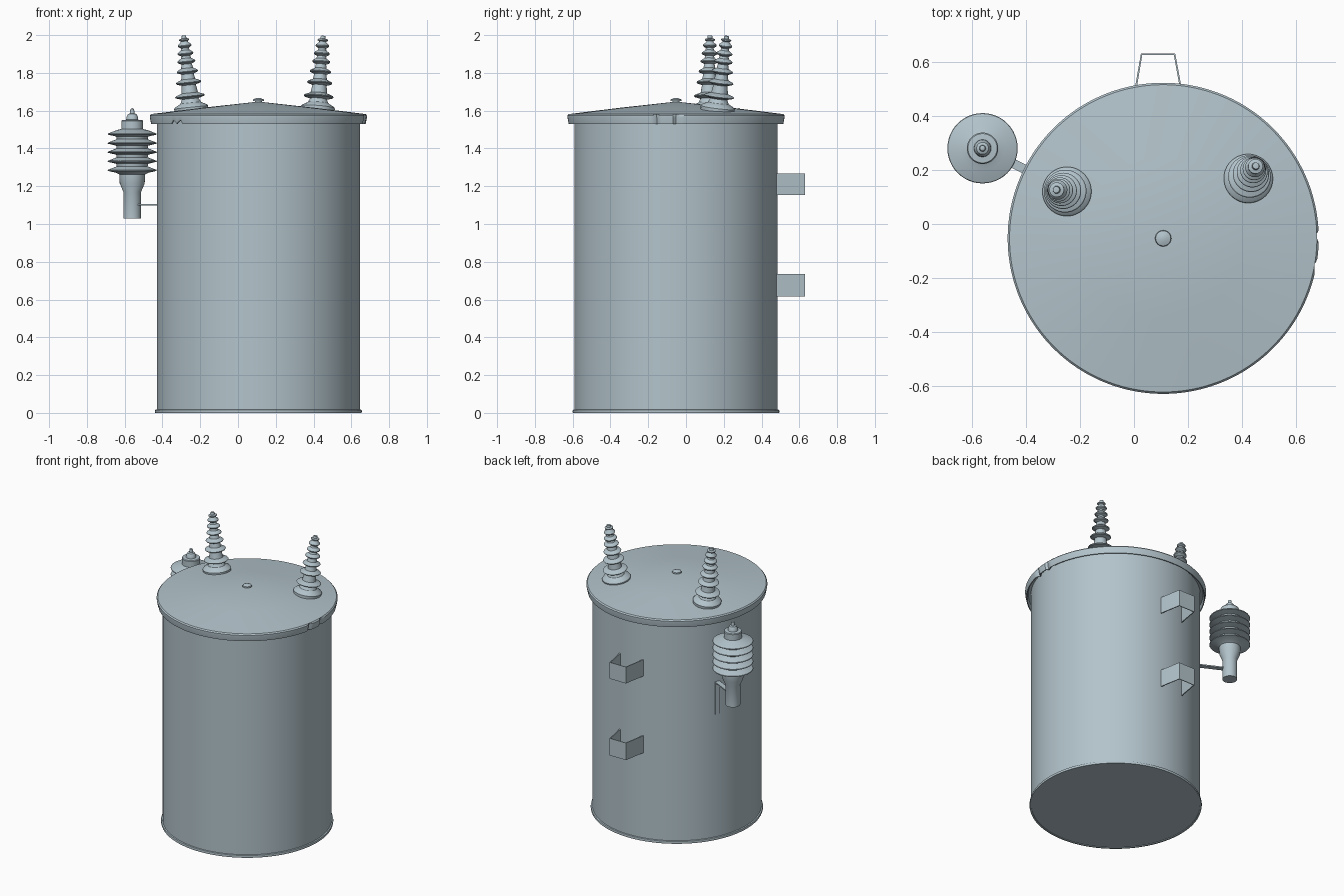
import bpy, bmesh, math
from mathutils import Vector

if "Cube" in bpy.data.objects:
    bpy.data.objects.remove(bpy.data.objects["Cube"])

paint = bpy.data.materials.new("pale blue grey")
paint.diffuse_color = (0.45, 0.55, 0.60, 1)
paint.use_nodes = True
paint.node_tree.nodes["Principled BSDF"].inputs["Base Color"].default_value = paint.diffuse_color

CX, CY = 0.108, -0.053  # tank axis


def finish(name, bm, angle=30):
    bmesh.ops.recalc_face_normals(bm, faces=bm.faces)
    me = bpy.data.meshes.new(name)
    bm.to_mesh(me)
    bm.free()
    me.materials.append(paint)
    ob = bpy.data.objects.new(name, me)
    bpy.context.collection.objects.link(ob)
    bpy.ops.object.select_all(action='DESELECT')
    ob.select_set(True)
    bpy.context.view_layer.objects.active = ob
    bpy.ops.object.shade_smooth_by_angle(angle=math.radians(angle))
    return ob


def lathe(name, profile, loc, axis=(0, 0, 1), segs=48, shape=None):
    """Revolve (radius, height) points; shape(angle, r, z) may adjust each point."""
    bm = bmesh.new()
    rings = []
    for r, z in profile:
        if r == 0:
            rings.append([bm.verts.new((0, 0, z))] * segs)
            continue
        ring = []
        for i in range(segs):
            a = 2 * math.pi * i / segs
            rr, zz = shape(a, r, z) if shape else (r, z)
            ring.append(bm.verts.new((rr * math.cos(a), rr * math.sin(a), zz)))
        rings.append(ring)
    for lo, hi in zip(rings, rings[1:]):
        for i in range(segs):
            j = (i + 1) % segs
            quad = list(dict.fromkeys((lo[i], lo[j], hi[j], hi[i])))
            bm.faces.new(quad)
    ob = finish(name, bm)
    ob.location = loc
    ob.rotation_mode = 'QUATERNION'
    ob.rotation_quaternion = Vector((0, 0, 1)).rotation_difference(Vector(axis))
    return ob


def strip(name, path, z0, z1, t):
    """Thin bent plate following an open xy path."""
    bm = bmesh.new()
    pts = [Vector(p) for p in path]
    cols = []
    for i, p in enumerate(pts):
        d = (pts[min(i + 1, len(pts) - 1)] - pts[max(i - 1, 0)]).normalized()
        n = Vector((-d.y, d.x)) * t / 2
        cols.append([bm.verts.new((*q, z)) for q, z in
                     ((p - n, z0), (p + n, z0), (p + n, z1), (p - n, z1))])
    for a, b in zip(cols, cols[1:]):
        for k in range(4):
            bm.faces.new((a[k], a[(k + 1) % 4], b[(k + 1) % 4], b[k]))
    bm.faces.new(cols[0])
    bm.faces.new(cols[-1])
    return finish(name, bm)


# Tank with rolled bottom rim
lathe("tank", [(0, 0.004), (0.535, 0.004), (0.535, 0), (0.546, 0), (0.548, 0.008),
               (0.546, 0.016), (0.538, 0.018), (0.538, 1.56), (0, 1.56)],
      (CX, CY, 0), segs=128)


# Lid: shallow cone with a skirt, pinched at the side and scalloped at front left
def pinch(a, r, z):
    deg = (math.degrees(a) + 180) % 360 - 180
    if r > 0.55 and z < 1.577:
        for c in (-10.5, 0.5):
            r -= 0.016 * max(0, 1 - abs(deg - c) / 2.0)
        if z < 1.54:
            for c in (-142, -137):
                z += 0.025 * max(0, 1 - abs(deg - c) / 2.0)
    return r, z


lathe("lid", [(0.537, 1.555), (0.555, 1.552), (0.562, 1.53), (0.568, 1.53), (0.575, 1.565),
              (0.575, 1.574), (0.568, 1.582), (0.3, 1.615), (0, 1.648)],
      (CX, CY, 0), segs=240, shape=pinch)
lathe("lid_knob", [(0.018, 1.635), (0.018, 1.65), (0.030, 1.652), (0.028, 1.66),
                   (0.012, 1.666), (0, 1.667)], (CX, CY, 0), segs=24)

# Ribbed bushings leaning outwards on the lid
sheds = [(0.079, 0.072), (0.067, 0.145), (0.057, 0.204), (0.048, 0.257),
         (0.042, 0.300), (0.036, 0.342)]
profile = [(0, -0.02), (0.088, -0.02), (0.091, 0.010), (0.085, 0.018), (0.055, 0.034)]
for r, z in sheds:
    core = r * 0.56
    profile += [(core, z - 0.016), (r * 0.95, z - 0.007), (r, z - 0.002),
                (r * 0.95, z + 0.003), (core, z + 0.015)]
profile += [(0.018, 0.362), (0.027, 0.368), (0.027, 0.374), (0.014, 0.378),
            (0.012, 0.392), (0, 0.394)]
for side, base, tip in (("left", (-0.247, 0.120, 1.607), (-0.288, 0.127, 2.0)),
                        ("right", (0.422, 0.167, 1.607), (0.451, 0.216, 2.0))):
    lathe(side + "_bushing", profile, base, Vector(tip) - Vector(base))

# Surge arrester hung beside the tank
AX, AY = -0.56, 0.28
profile = [(0, 1.03), (0.047, 1.03), (0.047, 1.17), (0.066, 1.215), (0.068, 1.262)]
for i in range(5):
    z = 1.284 + i * 0.048
    profile += [(0.085, z - 0.013), (0.128, z - 0.003), (0.130, z), (0.128, z + 0.003),
                (0.082, z + 0.021)]
profile += [(0.062, 1.502), (0.058, 1.504), (0.058, 1.545), (0.054, 1.55), (0.032, 1.552),
            (0.030, 1.568), (0.022, 1.582), (0.012, 1.586), (0.010, 1.608), (0, 1.614)]
lathe("surge_arrester", profile, (AX, AY, 0))

# Arrester bracket: flat arm and a strap running down the tank wall
out = Vector((AX - CX, AY - CY)).normalized()
tan = Vector((-out.y, out.x))
mid = Vector((CX, CY))
strip("arrester_arm", [mid + out * 0.535, Vector((AX, AY)) - out * 0.035],
      1.099, 1.107, 0.034)
wall = mid + out * 0.541
strip("arrester_strap", [wall - tan * 0.017, wall + tan * 0.017], 0.88, 1.107, 0.008)

# Pole mounting brackets on the back
for name, z0, z1 in (("upper", 1.153, 1.268), ("lower", 0.615, 0.735)):
    strip(name + "_mounting_bracket",
          [(0.002, 0.475), (0.028, 0.627), (0.150, 0.627), (0.178, 0.475)], z0, z1, 0.007)
